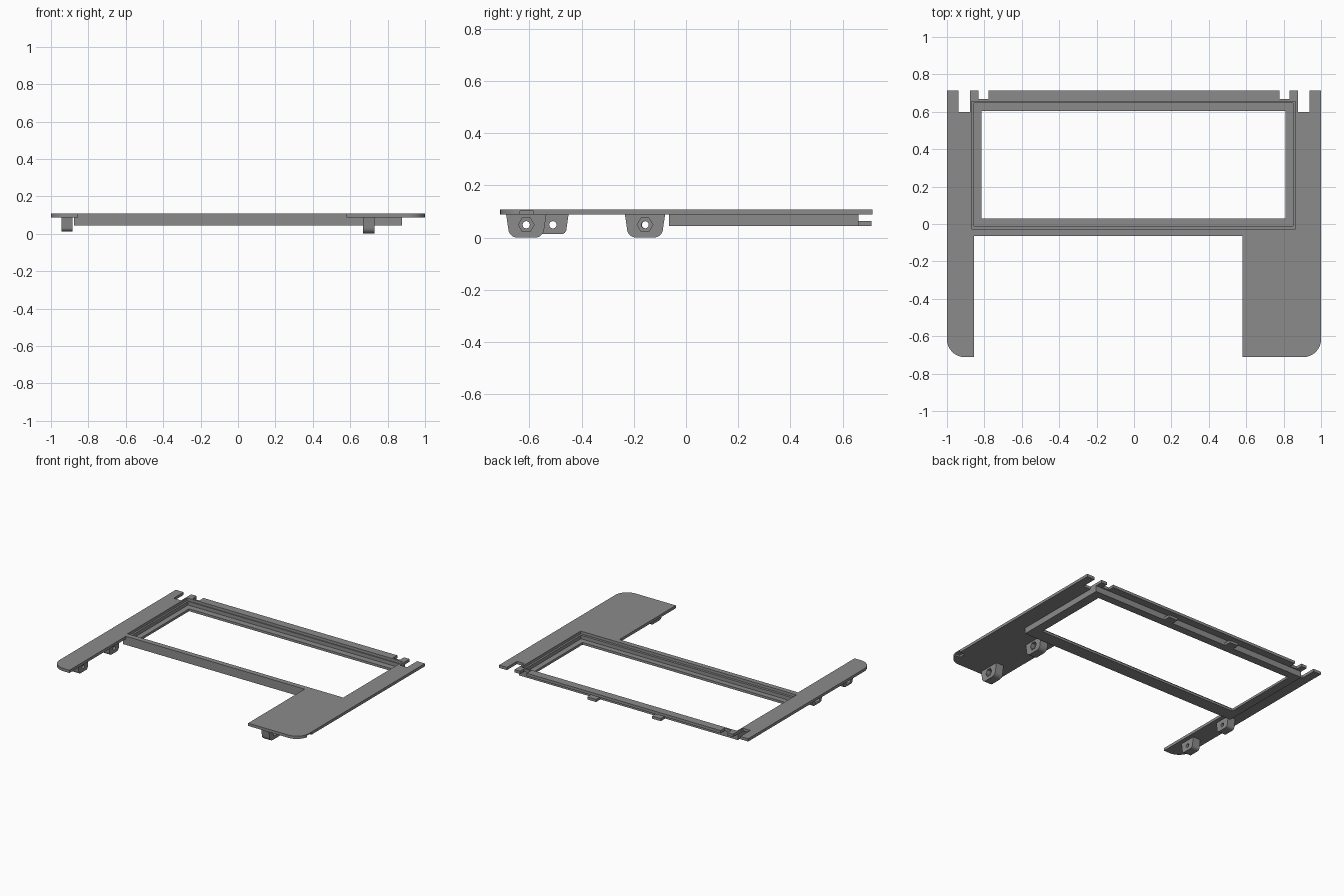
import bpy, bmesh, math
from mathutils import Vector

if "Cube" in bpy.data.objects:
    bpy.data.objects.remove(bpy.data.objects["Cube"])

grey = bpy.data.materials.new("plastic grey")
grey.diffuse_color = (0.26, 0.26, 0.26, 1)
grey.use_nodes = True
grey.node_tree.nodes["Principled BSDF"].inputs["Base Color"].default_value = grey.diffuse_color

Z_LOW, Z_PLATE, Z_TOP = 0.045, 0.088, 0.108


def prism(name, pts, lo, hi, axis="z"):
    """Extrude a closed outline along z (points x, y) or along x (points y, z)."""
    bm = bmesh.new()
    place = (lambda a, b, h: (a, b, h)) if axis == "z" else (lambda a, b, h: (h, a, b))
    face = bm.faces.new([bm.verts.new(place(a, b, lo)) for a, b in pts])
    ext = bmesh.ops.extrude_face_region(bm, geom=[face])
    shift = Vector((0, 0, hi - lo)) if axis == "z" else Vector((hi - lo, 0, 0))
    bmesh.ops.translate(bm, vec=shift,
                        verts=[v for v in ext["geom"] if isinstance(v, bmesh.types.BMVert)])
    bmesh.ops.recalc_face_normals(bm, faces=bm.faces)
    mesh = bpy.data.meshes.new(name)
    bm.to_mesh(mesh)
    bm.free()
    mesh.materials.append(grey)
    ob = bpy.data.objects.new(name, mesh)
    bpy.context.collection.objects.link(ob)
    return ob


def box(name, x0, x1, y0, y1, z0, z1):
    return prism(name, [(x0, y0), (x1, y0), (x1, y1), (x0, y1)], z0, z1)


def cut(ob, cutter):
    mod = ob.modifiers.new("cut", "BOOLEAN")
    mod.operation, mod.solver, mod.object = "DIFFERENCE", "EXACT", cutter
    bpy.context.view_layer.objects.active = ob
    bpy.ops.object.modifier_apply(modifier=mod.name)
    bpy.data.objects.remove(cutter)


def arc(cx, cy, r, a0, a1, n=8):
    return [(cx + r * math.cos(math.radians(a0 + (a1 - a0) * i / n)),
             cy + r * math.sin(math.radians(a0 + (a1 - a0) * i / n))) for i in range(n + 1)]


def smooth(ob):
    bpy.ops.object.select_all(action="DESELECT")
    ob.select_set(True)
    bpy.context.view_layer.objects.active = ob
    bpy.ops.object.shade_smooth_by_angle(angle=math.radians(30))


# Top plate: two arms, cross bar and the notched back edge
back = [(1, 0.715), (0.937, 0.715), (0.937, 0.6), (0.877, 0.6), (0.877, 0.715),
        (0.832, 0.715), (0.832, 0.668), (0.778, 0.668), (0.778, 0.715)]
outline = ([(-0.855, -0.712), (-0.855, -0.065), (0.58, -0.065), (0.58, -0.712)]
           + arc(0.905, -0.617, 0.095, -90, 0) + back
           + [(-x, y) for x, y in reversed(back)]
           + arc(-0.905, -0.617, 0.095, 180, 270))
plate = prism("top_plate", outline, Z_PLATE, Z_TOP)
cut(plate, box("window_cutter", -0.868, 0.864, -0.027, 0.655, 0, 0.2))
cut(plate, box("edge_notch_cutter", 0.96, 1.1, -0.635, -0.585, 0.05, 0.101))
smooth(plate)

# Lower frame with a stepped ledge round the opening
frame = box("window_frame", -0.878, 0.878, -0.065, 0.66, Z_LOW, Z_PLATE)
cut(frame, box("ledge_cutter", -0.855, 0.85, -0.01, 0.648, 0.062, 0.2))
cut(frame, box("opening_cutter", -0.815, 0.81, 0.03, 0.603, 0, 0.2))

# Snap tabs on the back of the frame
for side, x in (("left", -0.26), ("right", 0.26)):
    box("snap_tab_" + side, x - 0.035, x + 0.035, 0.66, 0.71, Z_LOW, 0.064)


# Hanging brackets with a bolt hole and a hexagonal nut pocket
def bracket(name, x0, x1, y, hz, bottom, half, r, nut_side):
    low = half - 0.008
    pts = ([(y - half, Z_PLATE)] + arc(y - low + r, bottom + r, r, 180, 270)
           + arc(y + low - r, bottom + r, r, 270, 360) + [(y + half, Z_PLATE)])
    ob = prism(name, pts, x0, x1, "x")
    cut(ob, prism("hole_cutter", arc(y, hz, 0.014, 0, 337.5, 15), x0 - 0.1, x1 + 0.1, "x"))
    mid = (x0 + x1) / 2
    lo, hi = (mid, x1 + 0.1) if nut_side > 0 else (x0 - 0.1, mid)
    cut(ob, prism("nut_cutter", arc(y, hz, 0.03, 0, 300, 5), lo, hi, "x"))
    smooth(ob)


for label, y in (("front", -0.612), ("rear", -0.157)):
    bracket("right_bracket_" + label, 0.668, 0.73, y, 0.049, 0.0, 0.077, 0.035, 1)
for label, y in (("front", -0.51), ("rear", -0.155)):
    bracket("left_bracket_" + label, -0.945, -0.885, y, 0.049, 0.013, 0.06, 0.02, -1)
